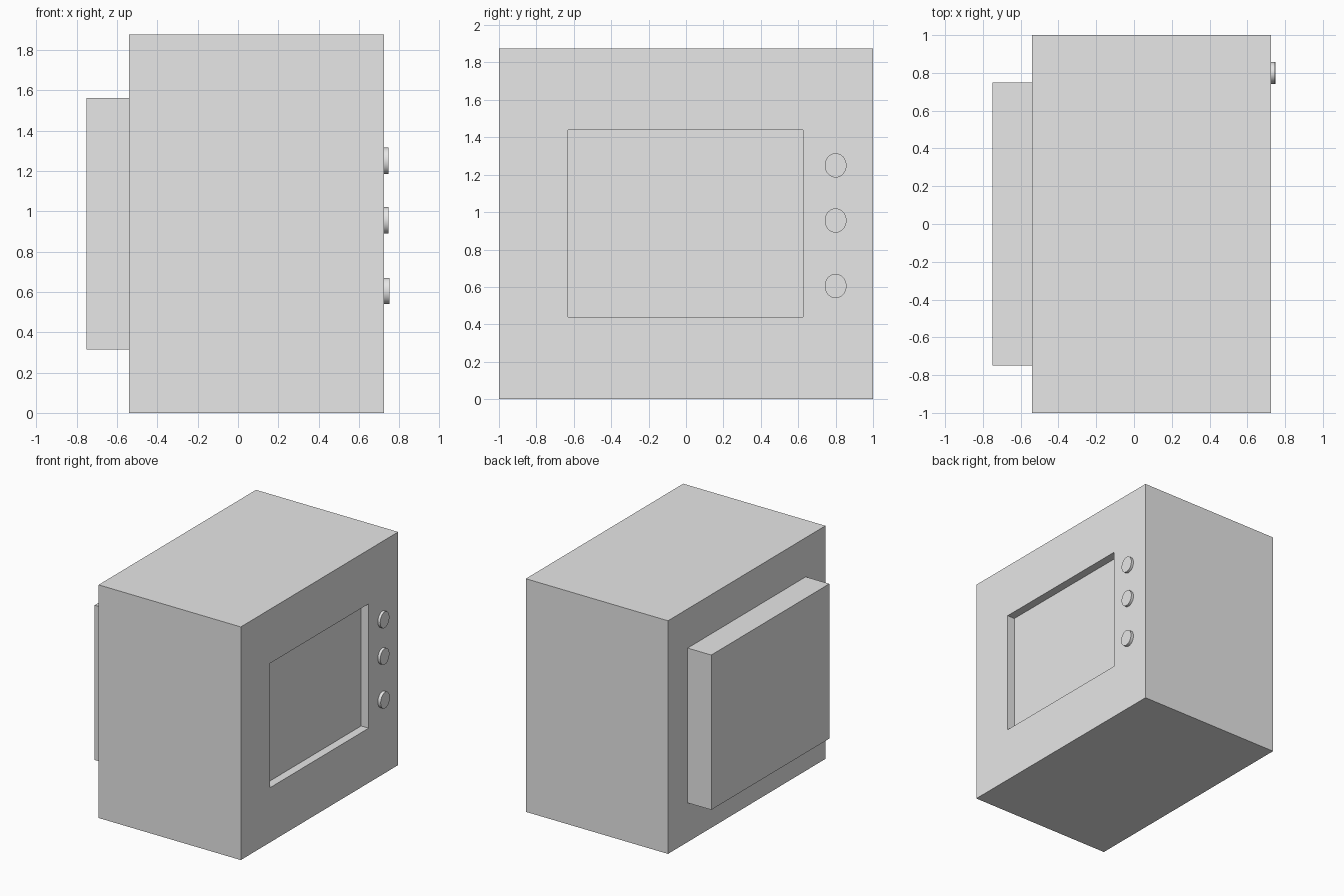
import bpy
import bmesh
import math

start = bpy.data.objects.get("Cube")
if start:
    bpy.data.objects.remove(start, do_unlink=True)

grey = bpy.data.materials.new("plain grey")
grey.use_nodes = True
grey.diffuse_color = (0.8, 0.8, 0.8, 1)
grey.node_tree.nodes["Principled BSDF"].inputs["Base Color"].default_value = (0.8, 0.8, 0.8, 1)


def box(name, x, y, z):
    """Box spanning the given (low, high) ranges."""
    bpy.ops.mesh.primitive_cube_add(size=1)
    obj = bpy.context.object
    obj.name = name
    for v in obj.data.vertices:
        v.co = [r[0] if c < 0 else r[1] for c, r in zip(v.co, (x, y, z))]
    obj.data.materials.append(grey)
    return obj


FRONT = 0.725
BACK = -0.54

# Cabinet with a sunken screen on its +x face
cabinet = box("cabinet", (BACK, FRONT), (-1, 1), (0, 1.875))
bm = bmesh.new()
bm.from_mesh(cabinet.data)
bm.normal_update()
panel = max(bm.faces, key=lambda f: f.normal.x)


def fit_panel(x):
    mid = panel.calc_center_median()
    for v in panel.verts:
        v.co = (x, -0.63 if v.co.y < mid.y else 0.625, 0.44 if v.co.z < mid.z else 1.44)


bmesh.ops.inset_individual(bm, faces=[panel], thickness=0.2)
fit_panel(FRONT)
bmesh.ops.inset_individual(bm, faces=[panel], thickness=0.01)
fit_panel(FRONT - 0.067)
bm.to_mesh(cabinet.data)
bm.free()

# Housing on the back
box("rear_housing", (-0.75, BACK), (-0.75, 0.75), (0.315, 1.56))

# Control knobs beside the screen, slightly taller than wide
for label, z, tip in (("top", 1.25, 0.746), ("middle", 0.955, 0.746), ("bottom", 0.605, 0.75)):
    inner = FRONT - 0.02
    bpy.ops.mesh.primitive_cylinder_add(
        vertices=32, radius=1, depth=1,
        location=((inner + tip) / 2, 0.8, z), rotation=(0, math.pi / 2, 0))
    knob = bpy.context.object
    knob.name = label + "_knob"
    knob.scale = (0.065, 0.058, tip - inner)
    knob.data.materials.append(grey)
    bpy.ops.object.transform_apply(location=False, rotation=True, scale=True)
    bpy.ops.object.shade_smooth_by_angle(angle=math.radians(30))
